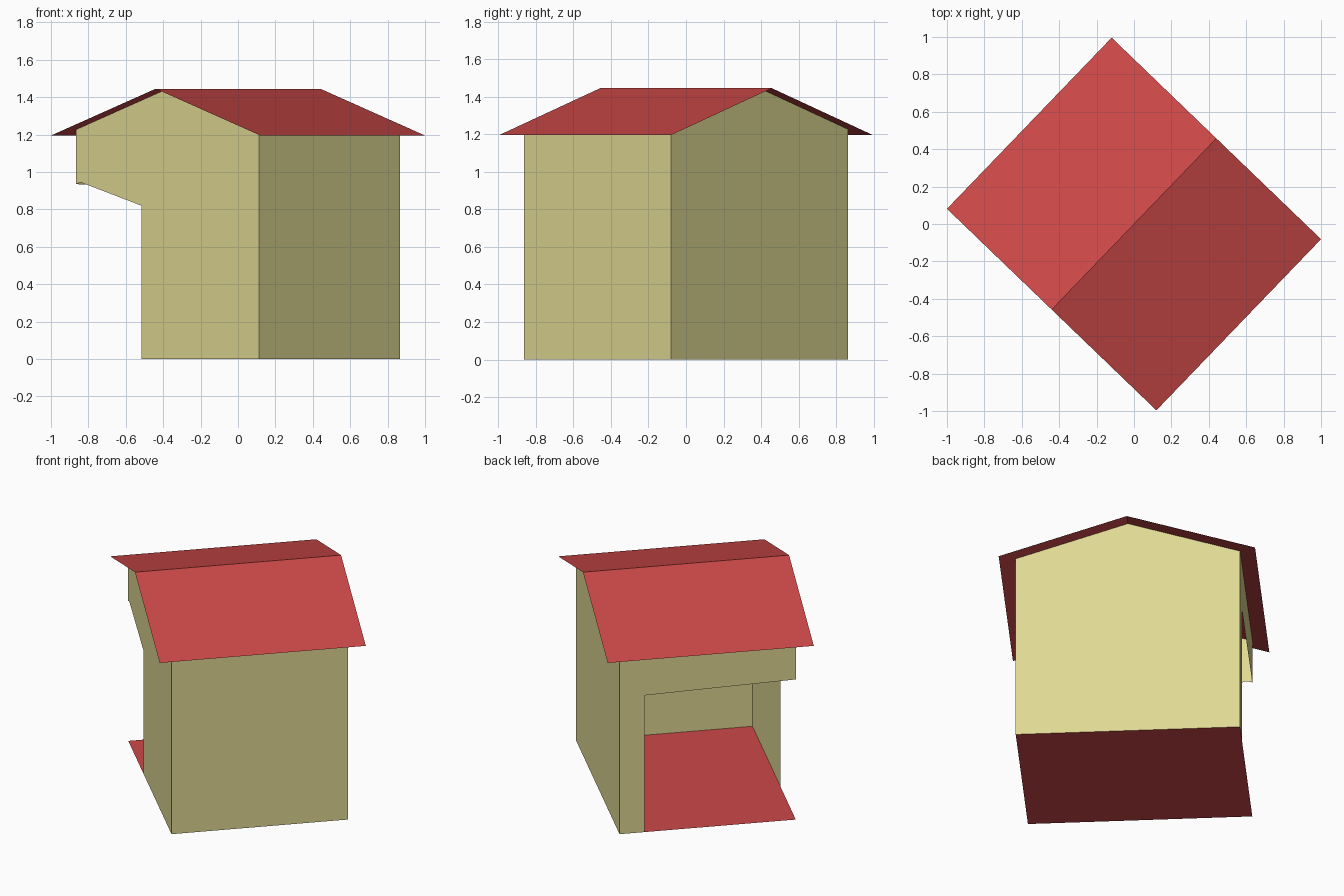
import bpy
from math import radians
from mathutils import Matrix, Vector

if "Cube" in bpy.data.objects:
    bpy.data.objects.remove(bpy.data.objects["Cube"])

TURN = Matrix.Rotation(radians(46.1), 4, "Z")
HX, HY = 0.543, 0.68            # wall half sizes
RX, RY = 0.635, 0.777           # roof half sizes
EAVE, RIDGE = 1.195, 1.445
TOP = RIDGE - (RIDGE - EAVE) * HY / RY    # wall height under the slope


def material(name, rgb):
    mat = bpy.data.materials.new(name)
    mat.use_nodes = True
    mat.diffuse_color = (*rgb, 1)
    mat.node_tree.nodes["Principled BSDF"].inputs["Base Color"].default_value = (*rgb, 1)
    return mat


def sheet(name, points, mat, outward):
    """One flat panel whose face looks along the outward direction."""
    mesh = bpy.data.meshes.new(name)
    mesh.from_pydata(points, [], [range(len(points))])
    if mesh.polygons[0].normal.dot(Vector(outward)) < 0:
        mesh.flip_normals()
    mesh.materials.append(mat)
    obj = bpy.data.objects.new(name, mesh)
    obj.matrix_world = TURN
    bpy.context.collection.objects.link(obj)
    return obj


cream = material("cream wall", (0.745, 0.687, 0.296))
red = material("red roof", (0.61, 0.065, 0.065))

# Gable ends: one full, one cut away at the open corner
gable_top = [(HY, TOP), (0, RIDGE), (-HY, TOP), (-HY, 0)]
full = gable_top + [(HY, 0)]
cut = gable_top + [(0.194, 0), (0.194, 0.82), (0.645, 0.945), (HY, 0.935)]
sheet("full_gable_wall", [(HX, y, z) for y, z in full], cream, (1, 0, 0))
sheet("cut_gable_wall", [(-HX, y, z) for y, z in cut], cream, (-1, 0, 0))

# Long walls: a plain one, and one with a narrow pier and a header
plain = [(-HX, 0), (HX, 0), (HX, TOP), (-HX, TOP)]
pier_x = HX - 0.155
opened = [(HX, 0), (HX, TOP), (-HX, TOP), (-HX, 0.935), (pier_x, 0.912), (pier_x, 0)]
sheet("plain_long_wall", [(x, -HY, z) for x, z in plain], cream, (0, -1, 0))
sheet("open_long_wall", [(x, HY, z) for x, z in opened], cream, (0, 1, 0))

# Floor
sheet("floor", [(-HX, -HY, 0), (HX, -HY, 0), (HX, HY, 0), (-HX, HY, 0)], red, (0, 0, 1))

# Two roof slopes
for name, side in (("plain_side_roof", -1), ("open_side_roof", 1)):
    sheet(name, [(-RX, 0, RIDGE), (RX, 0, RIDGE),
                 (RX, side * RY, EAVE), (-RX, side * RY, EAVE)], red, (0, 0, 1))
